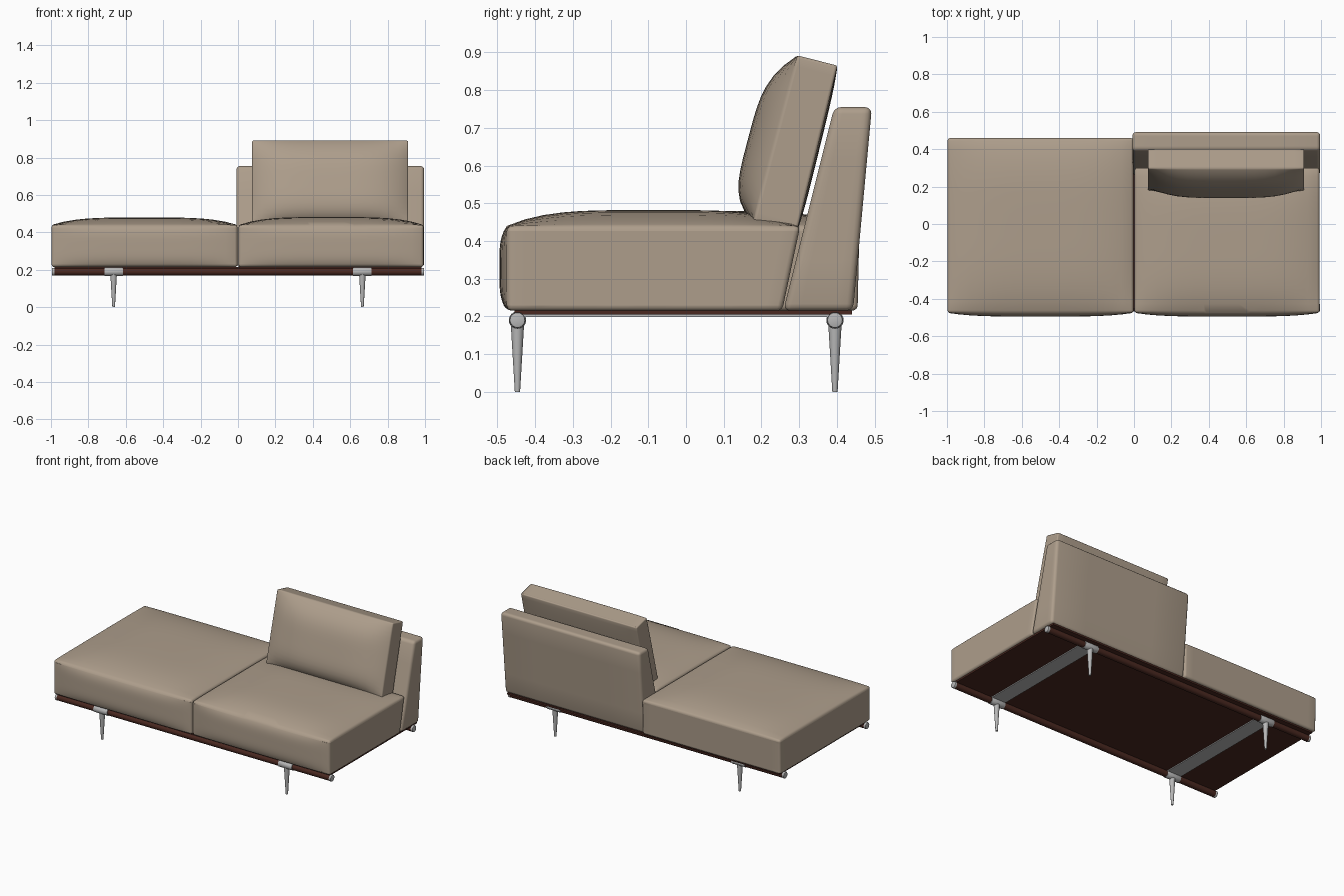
import bpy, bmesh, math
from mathutils import Vector, Matrix

if "Cube" in bpy.data.objects:
    bpy.data.objects.remove(bpy.data.objects["Cube"])


def material(name, color, rough):
    m = bpy.data.materials.new(name)
    m.use_nodes = True
    m.diffuse_color = (*color, 1)
    bsdf = m.node_tree.nodes["Principled BSDF"]
    bsdf.inputs["Base Color"].default_value = (*color, 1)
    bsdf.inputs["Roughness"].default_value = rough
    return m


fabric = material("beige leather", (0.42, 0.34, 0.26), 0.6)
wood = material("dark brown", (0.07, 0.022, 0.015), 0.5)
steel = material("satin steel", (0.48, 0.48, 0.48), 0.4)


def finish(name, bm, mat, bevel=0, segments=3):
    bmesh.ops.recalc_face_normals(bm, faces=bm.faces)
    mesh = bpy.data.meshes.new(name)
    bm.to_mesh(mesh)
    bm.free()
    mesh.materials.append(mat)
    ob = bpy.data.objects.new(name, mesh)
    bpy.context.collection.objects.link(ob)
    bpy.ops.object.select_all(action='DESELECT')
    ob.select_set(True)
    bpy.context.view_layer.objects.active = ob
    if bevel:
        mod = ob.modifiers.new("soft edges", 'BEVEL')
        mod.width, mod.segments = bevel, segments
        mod.limit_method, mod.angle_limit = 'ANGLE', math.radians(40)
        bpy.ops.object.modifier_apply(modifier=mod.name)
    bpy.ops.object.shade_smooth_by_angle(angle=math.radians(40))
    return ob


def cushion(name, x0, x1, side, bevel, top=0, front=0, back=0, power=4, cuts=15):
    """Padded block; side = (y, z) of front-bottom, back-bottom, back-top, front-top."""
    fb, bb, bt, ft = [Vector(p) for p in side]
    bm = bmesh.new()
    bmesh.ops.create_cube(bm, size=2)
    bmesh.ops.subdivide_edges(bm, edges=bm.edges, cuts=cuts, use_grid_fill=True)
    for v in bm.verts:
        u, s, t = v.co
        a, b = (s + 1) / 2, (t + 1) / 2
        y, z = fb.lerp(bb, a).lerp(ft.lerp(bt, a), b)
        across = 1 - abs(u) ** power
        z += top * b * across * (1 - abs(s) ** power)
        y += (back * a - front * (1 - a)) * across * (1 - abs(t) ** power)
        v.co = (x0 + (x1 - x0) * (u + 1) / 2, y, z)
    return finish(name, bm, fabric, bevel)


def rod(name, start, end, r1, r2, mat, bevel=0):
    a, b = Vector(start), Vector(end)
    bm = bmesh.new()
    turn = (b - a).to_track_quat('Z', 'Y').to_matrix().to_4x4()
    bmesh.ops.create_cone(bm, cap_ends=True, segments=24, radius1=r1, radius2=r2,
                          depth=(b - a).length,
                          matrix=Matrix.Translation((a + b) / 2) @ turn)
    return finish(name, bm, mat, bevel, 2)


def slab(name, lo, hi, mat):
    lo, hi = Vector(lo), Vector(hi)
    bm = bmesh.new()
    bmesh.ops.create_cube(bm, size=1, matrix=Matrix.Translation((lo + hi) / 2)
                          @ Matrix.Diagonal((*(hi - lo), 1)))
    return finish(name, bm, mat)


# Upholstery
cushion("right_seat", -0.997, -0.003,
        [(-0.475, 0.215), (0.455, 0.215), (0.46, 0.44), (-0.475, 0.44)],
        0.025, top=0.04, front=0.02)
cushion("left_seat", 0.003, 0.992,
        [(-0.475, 0.215), (0.255, 0.215), (0.303, 0.44), (-0.475, 0.44)],
        0.025, top=0.042, front=0.02)
cushion("backrest", -0.008, 0.995,
        [(0.258, 0.215), (0.443, 0.215), (0.493, 0.755), (0.393, 0.755)],
        0.018, cuts=3)
cushion("back_pillow", 0.075, 0.91,
        [(0.178, 0.45), (0.293, 0.42), (0.402, 0.865), (0.295, 0.892)],
        0.018, front=0.072, back=0.006)

# Base board and cross straps under it
slab("base_board", (-0.98, -0.455, 0.205), (0.98, 0.44, 0.216), wood)
for x, label in ((-0.665, "right"), (0.665, "left")):
    slab(label + "_cross_strap", (x - 0.05, -0.447, 0.199), (x + 0.05, 0.395, 0.206), steel)

# Rails, end caps, sleeves and tapered legs
for y, end in ((-0.447, "front"), (0.395, "back")):
    rod(end + "_rail", (-0.98, y, 0.19), (0.98, y, 0.19), 0.02, 0.02, wood)
    for s, label in ((-1, "right"), (1, "left")):
        tag = f"{end}_{label}_"
        x = s * 0.665
        rod(tag + "end_cap", (s * 0.978, y, 0.19), (s * 0.995, y, 0.19),
            0.021, 0.021, steel, 0.005)
        rod(tag + "sleeve", (x - 0.05, y, 0.19), (x + 0.05, y, 0.19), 0.023, 0.023, steel, 0.002)
        rod(tag + "leg", (x, y, 0), (x, y, 0.185), 0.007, 0.018, steel)
